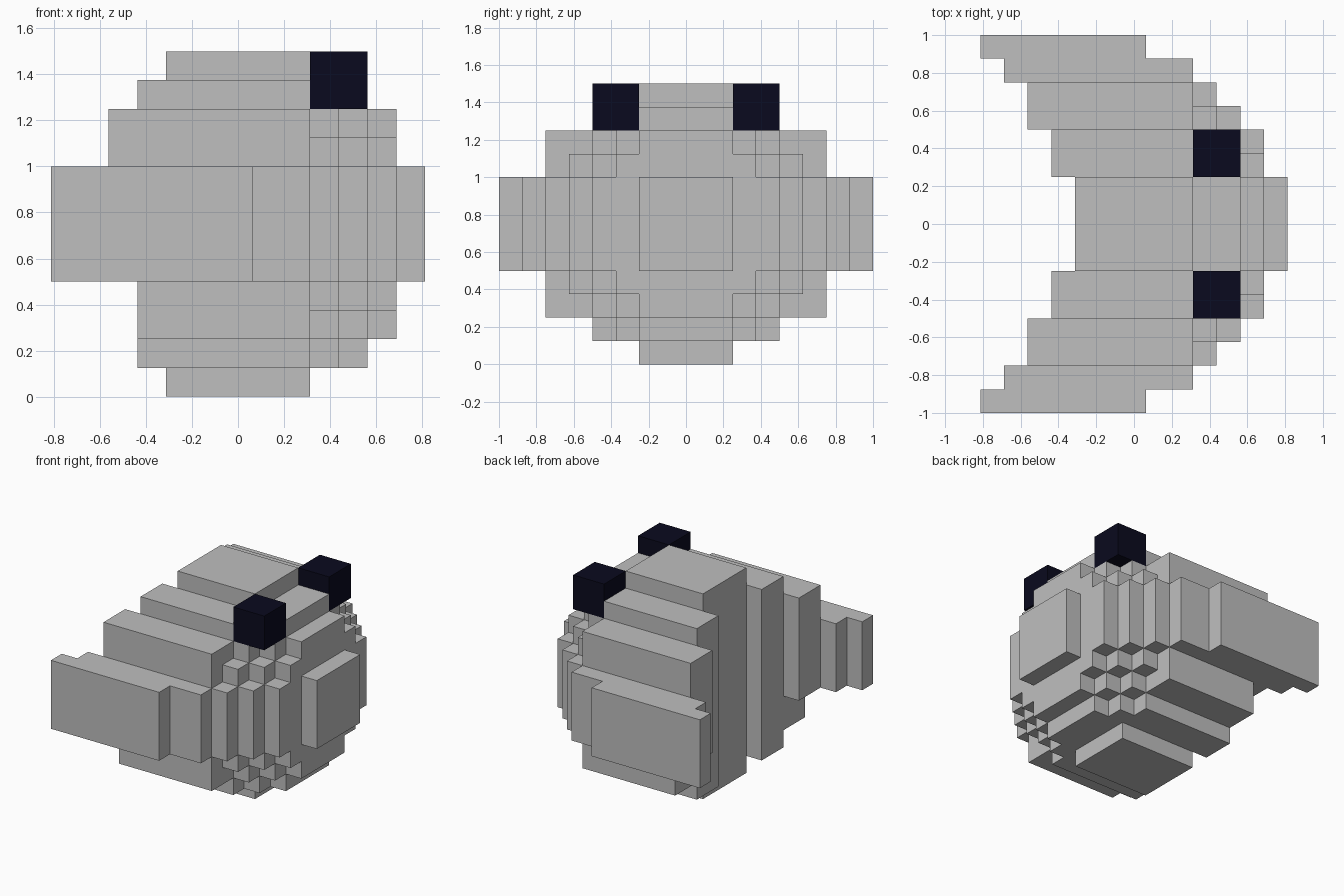
import bpy, bmesh

cube = bpy.data.objects.get("Cube")
if cube:
    bpy.data.objects.remove(cube, do_unlink=True)

U = 0.125    # block size
MID = 0.75   # height of the body's middle


def material(name, rgb):
    m = bpy.data.materials.new(name)
    m.use_nodes = True
    m.diffuse_color = (*rgb, 1)
    m.node_tree.nodes["Principled BSDF"].inputs["Base Color"].default_value = (*rgb, 1)
    return m


grey = material("light_grey", (0.52, 0.52, 0.52))
navy = material("dark_navy", (0.003, 0.003, 0.013))


def prism(name, outline, x0, x1, mat):
    """Extrude a (y, z) outline along x."""
    bm = bmesh.new()
    face = bm.faces.new([bm.verts.new((x0, y, z)) for y, z in outline])
    ext = bmesh.ops.extrude_face_region(bm, geom=[face])
    verts = [g for g in ext["geom"] if isinstance(g, bmesh.types.BMVert)]
    bmesh.ops.translate(bm, vec=(x1 - x0, 0, 0), verts=verts)
    bmesh.ops.recalc_face_normals(bm, faces=bm.faces)
    me = bpy.data.meshes.new(name)
    bm.to_mesh(me)
    bm.free()
    me.materials.append(mat)
    ob = bpy.data.objects.new(name, me)
    bpy.context.collection.objects.link(ob)
    return ob


def box(name, x, y, z, mat):
    return prism(name, [(y[0], z[0]), (y[1], z[0]), (y[1], z[1]), (y[0], z[1])], *x, mat)


def pair(name, x, y, z, mat):
    box(name + "_left", x, y, z, mat)
    box(name + "_right", x, (-y[1], -y[0]), z, mat)


def stepped_disc(name, steps, x0, x1, mat):
    """Symmetric staircase outline from (half width, half height) steps in blocks."""
    quarter = []
    low = 0
    for i, (a, c) in enumerate(steps):
        if i:
            quarter.append((a, low))
        quarter.append((a, c))
        low = c
    outline = []
    for sy, sz in ((1, 1), (-1, 1), (-1, -1), (1, -1)):
        q = quarter if sy * sz > 0 else quarter[::-1]
        outline += [(sy * a * U, MID + sz * c * U) for a, c in q]
    prism(name, outline, x0, x1, mat)


# Ribs of the body, each one stepping further back toward the sides
FRONT = 0.3125
box("middle_rib", (-0.3125, FRONT), (-0.25, 0.25), (0, 1.5), grey)
pair("inner_rib", (-0.4375, FRONT), (0.25, 0.5), (0.125, 1.375), grey)
pair("outer_rib", (-0.5625, FRONT), (0.5, 0.75), (0.5, 1.25), grey)
pair("outer_rib_base", (-0.4375, FRONT), (0.5, 0.75), (0.25, 0.5), grey)

# Side fins
pair("inner_fin", (-0.6875, FRONT), (0.75, 0.875), (0.5, 1), grey)
pair("outer_fin", (-0.8125, 0.0625), (0.875, 1), (0.5, 1), grey)

# Rounded face made of stepped layers, and cheek blocks beside it
layers = [
    [(5, 3), (4, 4), (3, 5)],
    [(5, 2), (4, 3), (3, 4), (2, 5)],
    [(4, 2), (3, 3), (2, 4)],
    [(2, 2)],
]
for i, steps in enumerate(layers):
    stepped_disc(f"face_layer_{i + 1}", steps, FRONT + i * U, FRONT + (i + 1) * U, grey)
pair("cheek", (FRONT, FRONT + U), (0.625, 0.75), (0.5, 1), grey)

# Eyes
pair("eye", (FRONT, 0.5625), (0.25, 0.5), (1.25, 1.5), navy)
